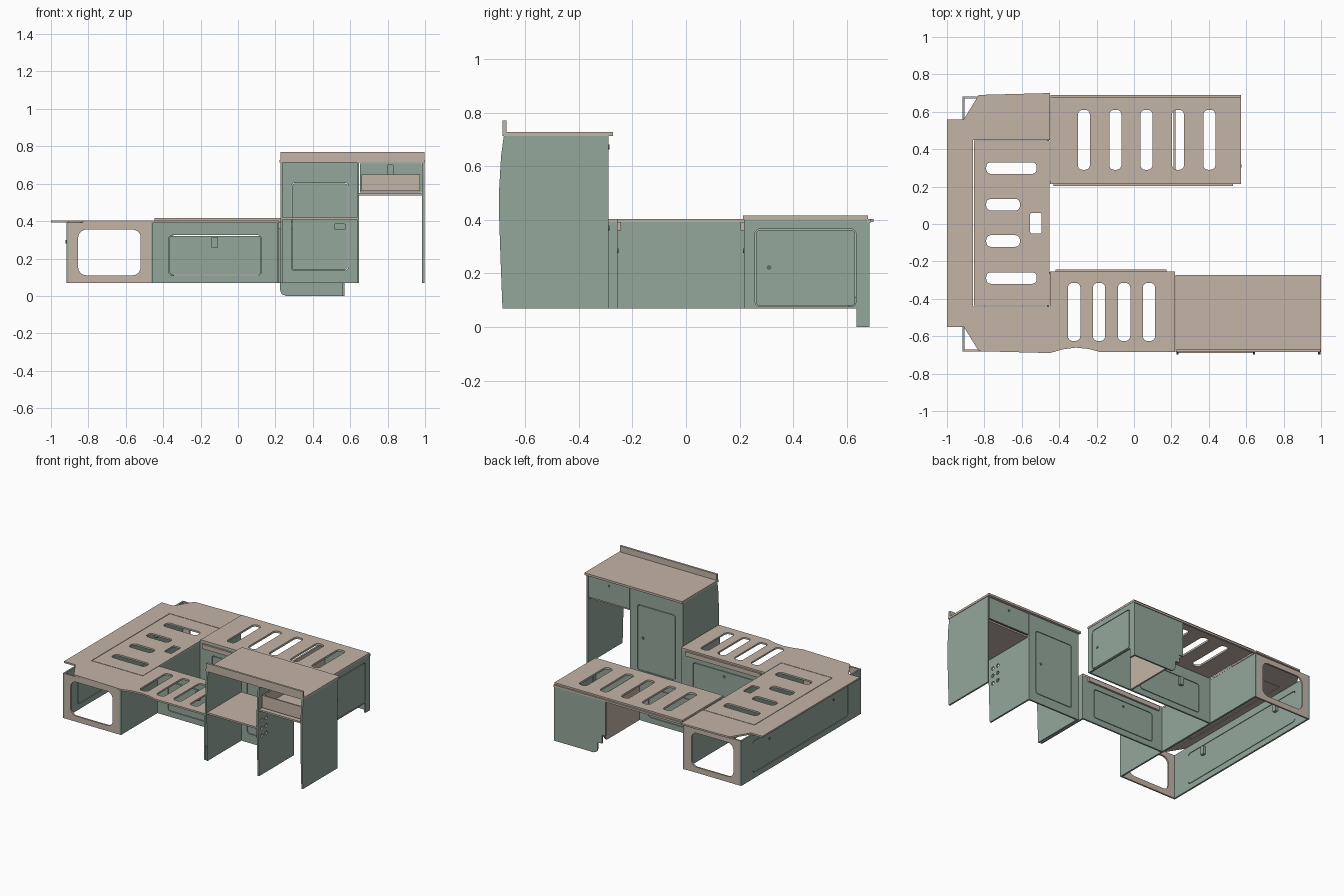
import bpy, bmesh, math
from mathutils import Vector

if "Cube" in bpy.data.objects:
    bpy.data.objects.remove(bpy.data.objects["Cube"])


def material(name, rgb):
    m = bpy.data.materials.new(name)
    m.diffuse_color = (*rgb, 1)
    m.use_nodes = True
    m.node_tree.nodes["Principled BSDF"].inputs["Base Color"].default_value = m.diffuse_color
    return m


BEIGE = material("beige_board", (0.55, 0.46, 0.39))
GREEN = material("sage_laminate", (0.30, 0.39, 0.335))
GREY = material("latch_grey", (0.13, 0.15, 0.14))


def rect(u0, u1, v0, v1, r=0.0, n=5):
    """Rectangle outline, optionally with rounded corners."""
    if r == 0:
        return [(u0, v0), (u1, v0), (u1, v1), (u0, v1)]
    pts = []
    for cu, cv, a0 in ((u1 - r, v1 - r, 0), (u0 + r, v1 - r, 90), (u0 + r, v0 + r, 180), (u1 - r, v0 + r, 270)):
        for i in range(n + 1):
            a = math.radians(a0 + 90 * i / n)
            pts.append((cu + r * math.cos(a), cv + r * math.sin(a)))
    return pts


def circle(u, v, r, n=16):
    return [(u + r * math.cos(2 * math.pi * i / n), v + r * math.sin(2 * math.pi * i / n)) for i in range(n)]


def board(name, axis, lo, hi, outlines, face=BEIGE, edge=BEIGE):
    """Flat board cut from outlines (nested ones are holes), lying across the given axis from lo to hi."""
    cu = bpy.data.curves.new(name, 'CURVE')
    cu.dimensions = '2D'
    cu.fill_mode = 'BOTH'
    cu.extrude = (hi - lo) / 2
    for pts in outlines:
        sp = cu.splines.new('POLY')
        sp.points.add(len(pts) - 1)
        for p, (u, v) in zip(sp.points, pts):
            p.co = (u, v, 0, 1)
        sp.use_cyclic_u = True
    tmp = bpy.data.objects.new(name + "_outline", cu)
    bpy.context.collection.objects.link(tmp)
    bpy.context.view_layer.update()
    me = bpy.data.meshes.new_from_object(tmp.evaluated_get(bpy.context.evaluated_depsgraph_get()))
    bpy.data.objects.remove(tmp)
    me.name = name
    mid = (lo + hi) / 2
    k = 'xyz'.index(axis)
    bm = bmesh.new()
    bm.from_mesh(me)
    for v in bm.verts:
        a, b, c = v.co
        v.co = {'x': (c + mid, a, b), 'y': (a, c + mid, b), 'z': (a, b, c + mid)}[axis]
    bmesh.ops.remove_doubles(bm, verts=bm.verts, dist=1e-5)
    bmesh.ops.recalc_face_normals(bm, faces=bm.faces)
    bm.normal_update()
    for f in bm.faces:
        f.smooth = False
        f.material_index = 0 if abs(f.normal[k]) > 0.9 else 1
    bm.to_mesh(me)
    bm.free()
    me.materials.clear()
    me.materials.append(face)
    me.materials.append(edge)
    ob = bpy.data.objects.new(name, me)
    bpy.context.collection.objects.link(ob)
    return ob


def green(name, axis, lo, hi, outlines):
    return board(name, axis, lo, hi, outlines, GREEN, BEIGE)


def door(u0, u1, v0, v1, r=0.02, gap=0.004):
    """Cut line of a door: a hole and the leaf sitting in it."""
    return [rect(u0, u1, v0, v1, r), rect(u0 + gap, u1 - gap, v0 + gap, v1 - gap, r - gap)]


def latch(name, axis, lo, hi, u, v, inner, wide=False):
    """Latch body on the inner side of a panel and a round button on the outer side."""
    a, b = (0.03, 0.016) if wide else (0.016, 0.03)
    body = (lo - 0.02, lo) if inner < 0 else (hi, hi + 0.02)
    knob = (hi, hi + 0.004) if inner < 0 else (lo - 0.004, lo)
    board(name + "_body", axis, *body, [rect(u - a, u + a, v - b, v + b, 0.005, 2)], GREEN, GREY)
    board(name + "_button", axis, *knob, [circle(u, v, 0.009, 12)], GREY, GREY)


T = 0.012      # board thickness
B, H = 0.07, 0.392   # bench panel bottom and top

# Bed platform: frame joined with the front bench top, and lift-out lid
frame = [(-.45, .70), (-.83, .69), (-.91, .56), (-1, .56), (-1, -.55), (-.91, -.55), (-.83, -.68), (-.45, -.69),
         (-.38, -.67), (-.31, -.661), (-.24, -.668), (-.18, -.685), (.22, -.685), (.22, -.255), (-.45, -.255),
         (-.45, -.44), (-.86, -.44), (-.86, .45), (-.45, .45)]
board("platform_top", 'z', H, .404, [frame] + [rect(x - .033, x + .033, -.625, -.315, .025)
                                              for x in (-.32, -.187, -.053, .08)])
board("platform_lid", 'z', H, .404, [rect(-.856, -.453, -.436, .446), rect(-.555, -.495, -.05, .06, .008),
                                    rect(-.79, -.52, .268, .33, .025), rect(-.79, -.61, .072, .134, .025),
                                    rect(-.79, -.61, -.122, -.06, .025), rect(-.79, -.52, -.32, -.258, .025)])

# Back bench top
board("back_bench_top", 'z', .402, .416, [rect(-.447, .572, .213, .68)] + [rect(x - .032, x + .032, .29, .61, .025)
                                                               for x in (-.268, -.1, .067, .235, .403)])
board("back_bench_rear_rail", 'z', .39, .404, [rect(-.447, .572, .676, .691)])

# Platform end frames with large openings
for name, y in (("front", -.676), ("back", .676)):
    board(name + "_end_frame", 'y', y - T / 2, y + T / 2,
          [rect(-.905, -.466, B, H), rect(-.855, -.52, .11, .355, .045)])

# Platform side panels
green("platform_outer_panel", 'x', -.917, -.905, [rect(-.682, .682, B, H)] + door(-.53, .55, .11, .34))
for i, y in enumerate((-.37, .36)):
    latch("outer_latch_%d" % i, 'x', -.917, -.905, y, .29, 1)
green("platform_inner_panel", 'x', -.466, -.454, [rect(-.682, .685, B, H)])

# Front bench panels
green("front_bench_panel", 'y', -.268, -.256, [rect(-.454, .208, B, H)] + door(-.37, .125, .11, .325))
latch("front_bench_latch", 'y', -.268, -.256, -.125, .285, -1)
green("front_bench_end", 'x', .208, .22, [rect(-.682, -.256, B, H)])
board("front_bench_rail", 'y', -.256, -.242, [rect(-.42, .175, .36, .392)])

# Back bench panels
green("back_bench_panel", 'y', .216, .228, [rect(-.454, .558, B, .402)] + door(-.36, .14, .11, .325))
latch("back_bench_latch", 'y', .216, .228, -.2, .285, 1)
board("back_bench_rail", 'y', .204, .216, [rect(-.43, .53, .36, .392)])
end = [(.216, B), (.637, B), (.637, 0), (.685, 0), (.685, .402), (.216, .402)]
green("back_bench_end", 'x', .558, .57, [end] + door(.257, .635, .076, .366))
latch("back_bench_end_latch", 'x', .558, .57, .31, .222, -1)
rear = [(.558, 0), (.255, 0), (.234, .01), (.225, .03), (.225, .08), (.19, .08), (.19, .14), (.16, .14),
        (.16, .402), (.558, .402)]
green("back_bench_rear_panel", 'y', .673, .685, [rear])
board("back_bench_partition", 'x', .21, .222, [[(.228, B), (.6, B), (.673, .16), (.673, .402), (.228, .402)]])

# Kitchen cabinet sides, following the curved wall
side = [(-.29, B), (-.29, .712), (-.68, .712), (-.69, .64), (-.697, .52), (-.697, .40), (-.692, .25), (-.685, B)]
vents = [circle(y, z, .013, 12) for y in (-.655, -.605) for z in (.35, .405, .46)]
green("cabinet_left_side", 'x', .226, .238, [side])
green("cabinet_middle_side", 'x', .636, .648, [side] + vents)
green("cabinet_right_side", 'x', .984, .996, [side])

# Cabinet door side, shelf, worktop and upstand
green("cabinet_door_panel", 'y', -.302, -.29, [rect(.238, .636, B, .712)] + door(.285, .59, .135, .605))
latch("cabinet_latch", 'y', -.302, -.29, .545, .37, -1, True)
board("cabinet_shelf", 'z', .408, .42, [rect(.238, .636, -.69, -.302)])
board("worktop", 'z', .712, .727, [rect(.222, 1, -.685, -.272)])
board("worktop_upstand", 'y', -.685, -.67, [rect(.226, .996, .727, .77)])

# Drawer: carrier shelf, box and green front
board("drawer_carrier", 'z', .538, .55, [rect(.648, .984, -.685, -.302)])
green("drawer_front", 'y', -.302, -.29, [rect(.652, .98, .552, .709)])
latch("drawer_latch", 'y', -.302, -.29, .815, .672, -1)
board("drawer_bottom", 'z', .56, .57, [rect(.66, .972, -.66, -.302)])
board("drawer_back", 'y', -.67, -.66, [rect(.66, .972, .56, .65)])
for name, x in (("left", .66), ("right", .962)):
    board("drawer_%s_side" % name, 'x', x, x + .01, [rect(-.66, -.302, .57, .65)])
